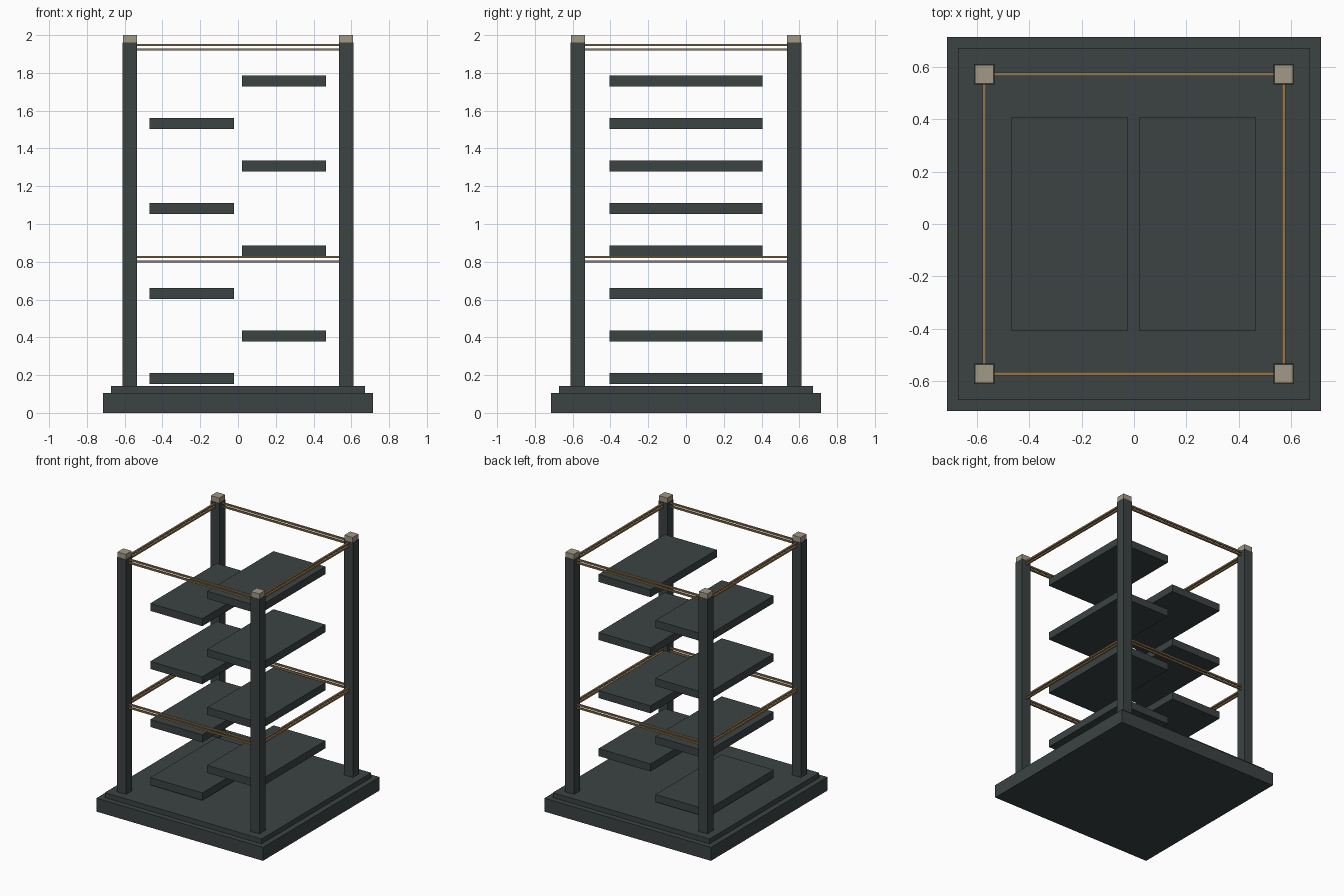
import bpy

cube = bpy.data.objects.get("Cube")
if cube:
    bpy.data.objects.remove(cube, do_unlink=True)


def material(name, rgb):
    mat = bpy.data.materials.new(name)
    mat.use_nodes = True
    mat.diffuse_color = (*rgb, 1)
    mat.node_tree.nodes["Principled BSDF"].inputs["Base Color"].default_value = (*rgb, 1)
    return mat


slate = material("dark slate", (0.045, 0.055, 0.055))
stone = material("pale stone", (0.36, 0.32, 0.24))
bronze = material("bronze", (0.28, 0.18, 0.08))


def box(name, center, size, mat):
    bpy.ops.mesh.primitive_cube_add(size=1, location=center)
    ob = bpy.context.object
    ob.name = name
    ob.scale = size
    bpy.ops.object.transform_apply(location=False, rotation=False, scale=True)
    ob.data.materials.append(mat)
    return ob


# Stepped base
box("base_plinth", (0, 0, 0.052), (1.428, 1.428, 0.104), slate)
box("base_step", (0, 0, 0.122), (1.344, 1.344, 0.04), slate)

# Corner posts with caps
POST = 0.572
for sx, side in ((-1, "right"), (1, "left")):
    for sy, end in ((-1, "front"), (1, "back")):
        x, y = sx * POST, sy * POST
        box(f"post_{end}_{side}", (x, y, 1.05), (0.077, 0.077, 1.82), slate)
        box(f"cap_{end}_{side}", (x, y, 1.98), (0.072, 0.072, 0.04), stone)

# Paired thin rails between the posts, at two levels
LENGTH = 2 * POST - 0.07
for level, z in (("middle", 0.813), ("top", 1.936)):
    for strand, dz in (("lower", -0.012), ("upper", 0.012)):
        for s in (-1, 1):
            end = "front" if s < 0 else "back"
            side = "right" if s < 0 else "left"
            box(f"{level}_{strand}_rail_{end}", (0, s * POST, z + dz),
                (LENGTH, 0.014, 0.012), bronze)
            box(f"{level}_{strand}_rail_{side}", (s * POST, 0, z + dz),
                (0.014, LENGTH, 0.012), bronze)

# Shelves alternating between the two sides
for i in range(8):
    x = -0.245 if i % 2 == 0 else 0.243
    box(f"shelf_{i + 1}", (x, 0, 0.183 + 0.225 * i), (0.446, 0.812, 0.058), slate)
